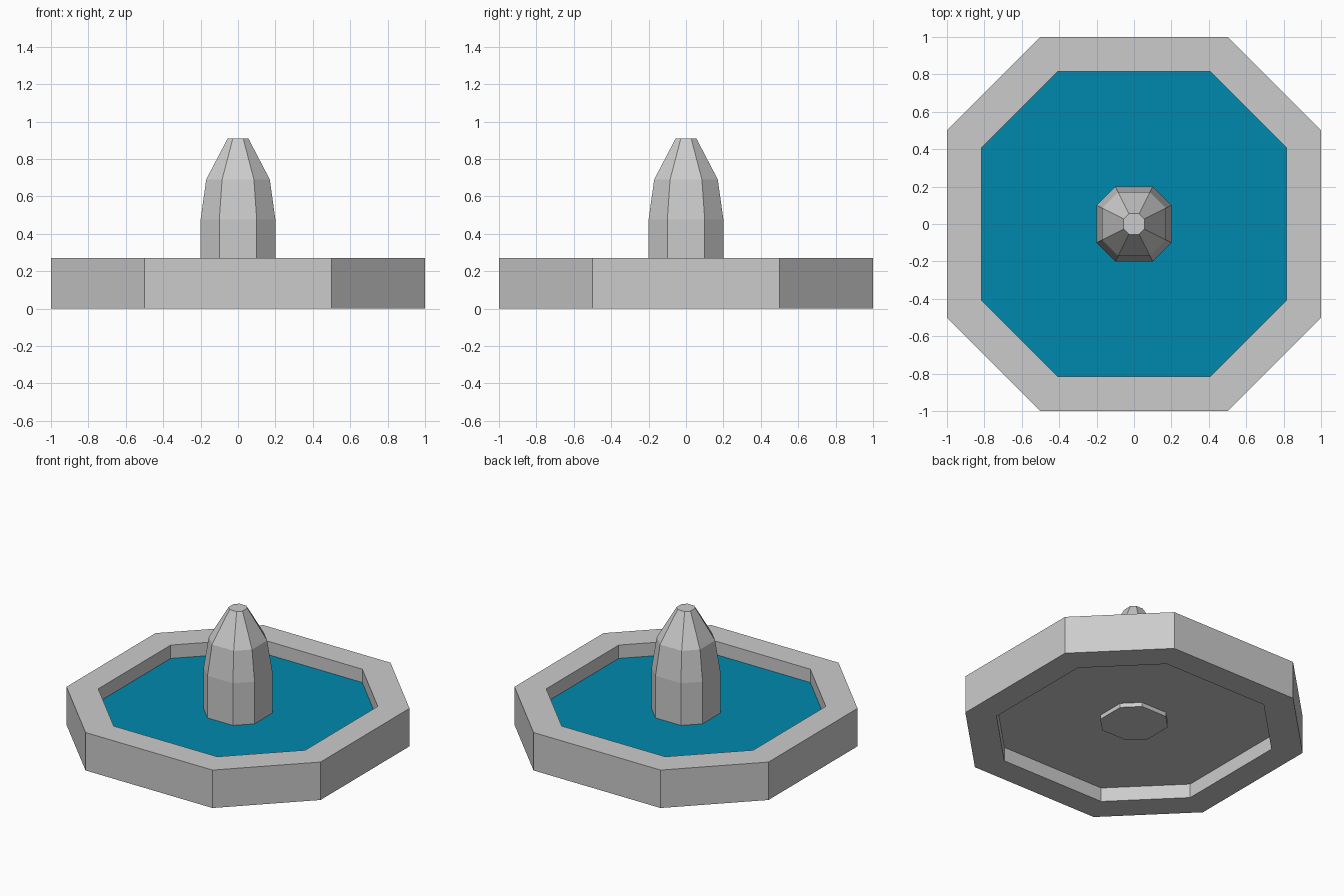
import bpy
import bmesh

if "Cube" in bpy.data.objects:
    bpy.data.objects.remove(bpy.data.objects["Cube"])


def octagon(bm, r, z):
    """Ring of eight vertices: sides r wide on the axes, cut corners."""
    h = r / 2
    pts = [(r, -h), (r, h), (h, r), (-h, r), (-r, h), (-r, -h), (-h, -r), (h, -r)]
    return [bm.verts.new((x, y, z)) for x, y in pts]


def loft(name, profile, cap_start=True, cap_end=True):
    """Join octagonal rings along a (radius, height) profile."""
    bm = bmesh.new()
    rings = [octagon(bm, r, z) for r, z in profile]
    for a, b in zip(rings, rings[1:]):
        for i in range(8):
            j = (i + 1) % 8
            bm.faces.new((a[i], a[j], b[j], b[i]))
    if cap_start:
        bm.faces.new(rings[0][::-1])
    if cap_end:
        bm.faces.new(rings[-1])
    mesh = bpy.data.meshes.new(name)
    bm.to_mesh(mesh)
    bm.free()
    obj = bpy.data.objects.new(name, mesh)
    bpy.context.collection.objects.link(obj)
    return obj


RIM, INNER, WATER_Z = 1.0, 0.815, 0.175

# Stone basin: recessed underside, outer wall, rim and inner wall
loft("basin", [(INNER, 0.10), (INNER, 0), (RIM, 0), (RIM, 0.27),
               (INNER, 0.27), (INNER, WATER_Z)], cap_end=False)

# Water surface
water = loft("water", [(INNER, WATER_Z)], cap_start=False)
blue = bpy.data.materials.new("water_blue")
blue.diffuse_color = (0.0, 0.25, 0.42, 1)
blue.use_nodes = True
blue.node_tree.nodes["Principled BSDF"].inputs["Base Color"].default_value = blue.diffuse_color
water.data.materials.append(blue)

# Tapered central column, reaching slightly below the basin floor
loft("column", [(0.2, 0.07), (0.2, 0.475), (0.17, 0.69), (0.055, 0.91)])
